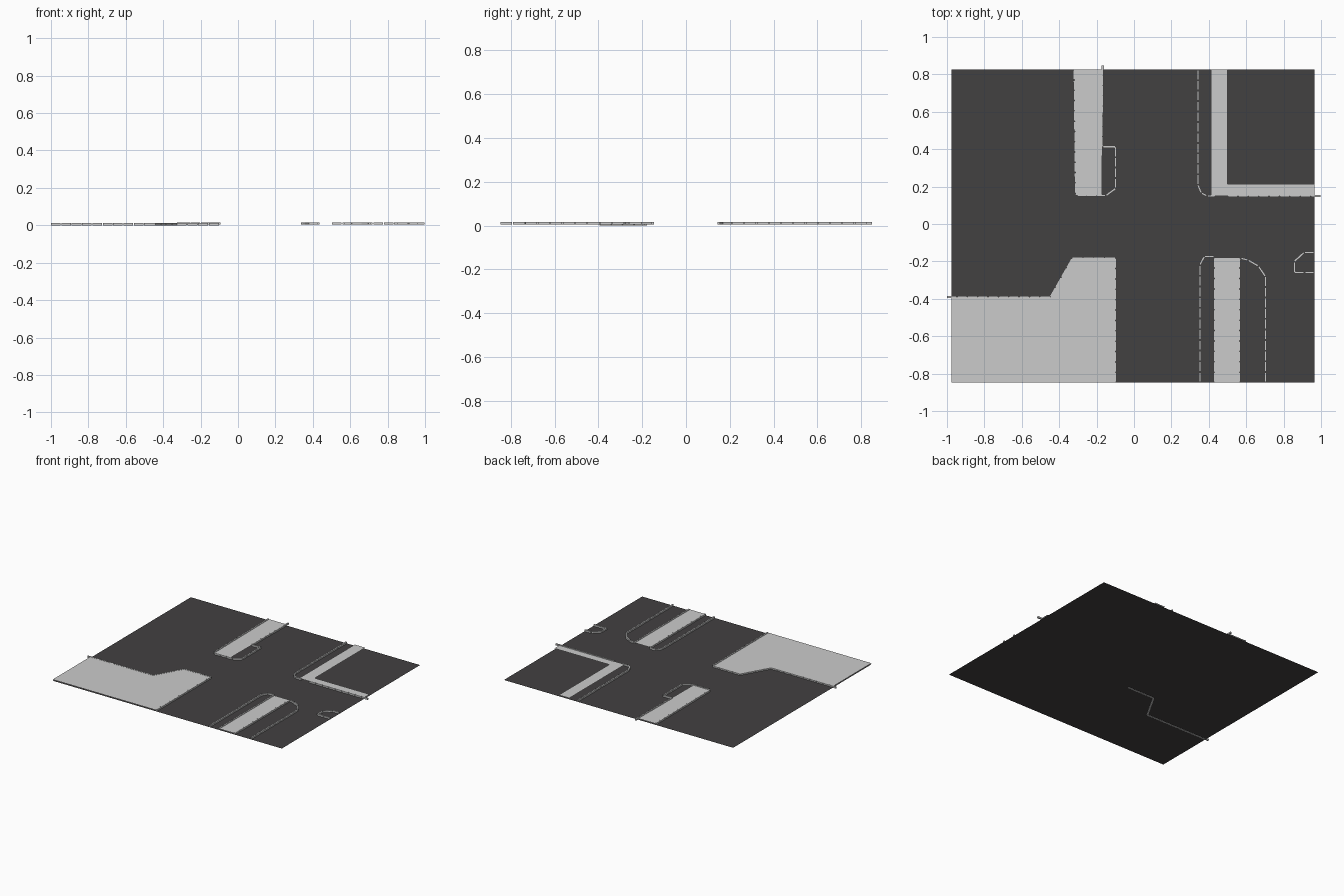
import bpy, bmesh, math
from mathutils import Vector, Matrix

if "Cube" in bpy.data.objects:
    bpy.data.objects.remove(bpy.data.objects["Cube"])


def finish(name, bm, mat=None):
    me = bpy.data.meshes.new(name)
    bm.to_mesh(me)
    bm.free()
    ob = bpy.data.objects.new(name, me)
    bpy.context.scene.collection.objects.link(ob)
    if mat:
        me.materials.append(mat)
    return ob


def flat(name, pts, z, mat=None):
    bm = bmesh.new()
    face = bm.faces.new([bm.verts.new((x, y, z)) for x, y in pts])
    face.normal_update()
    if face.normal.z < 0:
        face.normal_flip()
    return finish(name, bm, mat)


def curb(name, paths, z0=0.004, z1=0.016, width=0.011, pitch=0.055, gap=0.004):
    """Row of separate curb stones laid along each path."""
    bm = bmesh.new()
    for pts in paths:
        for p, q in zip(pts, pts[1:]):
            a, b = Vector(p), Vector(q)
            d = b - a
            n = max(1, round(d.length / pitch))
            step = d.length / n
            rot = Matrix.Rotation(math.atan2(d.y, d.x), 4, 'Z')
            for i in range(n):
                c = a + d * ((i + 0.5) / n)
                m = (Matrix.Translation((c.x, c.y, (z0 + z1) / 2)) @ rot
                     @ Matrix.Diagonal((step - gap, width, z1 - z0, 1)))
                bmesh.ops.create_cube(bm, size=1, matrix=m)
    return finish(name, bm)


asphalt = bpy.data.materials.new("asphalt")
asphalt.diffuse_color = (0.055, 0.052, 0.053, 1)
asphalt.use_nodes = True
asphalt.node_tree.nodes["Principled BSDF"].inputs["Base Color"].default_value = asphalt.diffuse_color

W, E, S, N = -0.977, 0.965, -0.848, 0.825
PAVE = 0.012

# Road surface
flat("road", [(W, S), (E, S), (E, N), (W, N)], 0.003, asphalt)

# Pavements
flat("northwest_pavement", [(-0.32, N), (-0.312, 0.16), (-0.302, 0.15),
                            (-0.172, 0.15), (-0.165, N)], PAVE)
flat("northeast_pavement", [(0.412, N), (0.412, 0.15), (E, 0.15), (E, 0.215),
                            (0.5, 0.215), (0.5, N)], PAVE)
flat("southeast_pavement", [(0.43, S), (0.565, S), (0.565, -0.18), (0.43, -0.18)], PAVE)
flat("southwest_pavement", [(W, S), (-0.1, S), (-0.1, -0.18), (-0.33, -0.18),
                            (-0.448, -0.39), (W, -0.39)], PAVE)

# Curbs around each block
curb("northwest_curb", [
    [(-0.32, N), (-0.313, 0.165), (-0.303, 0.152), (-0.15, 0.152), (-0.098, 0.19),
     (-0.098, 0.413), (-0.168, 0.413)],
    [(-0.172, 0.413), (-0.167, 0.85)]])
curb("northeast_curb", [
    [(0.341, N), (0.341, 0.21), (0.36, 0.165), (0.39, 0.15), (0.436, 0.15)],
    [(0.5, 0.15), (1.0, 0.15)]])
curb("southeast_curb", [
    [(0.352, S), (0.352, -0.22), (0.375, -0.175), (0.43, -0.173)],
    [(0.43, S), (0.43, -0.18)],
    [(0.565, S), (0.565, -0.18)],
    [(0.57, -0.183), (0.61, -0.193), (0.665, -0.225), (0.702, -0.28), (0.702, S)]])
curb("east_island_curb", [
    [(E, -0.152), (0.91, -0.152), (0.857, -0.2), (0.857, -0.26), (E, -0.26)]])
curb("southwest_low_curb", [
    [(-1.002, -0.39), (-0.448, -0.39), (-0.33, -0.183), (-0.1, -0.183)]], z0=0.0, z1=0.013)
curb("southwest_curb", [[(-0.1, -0.183), (-0.1, S)]])
